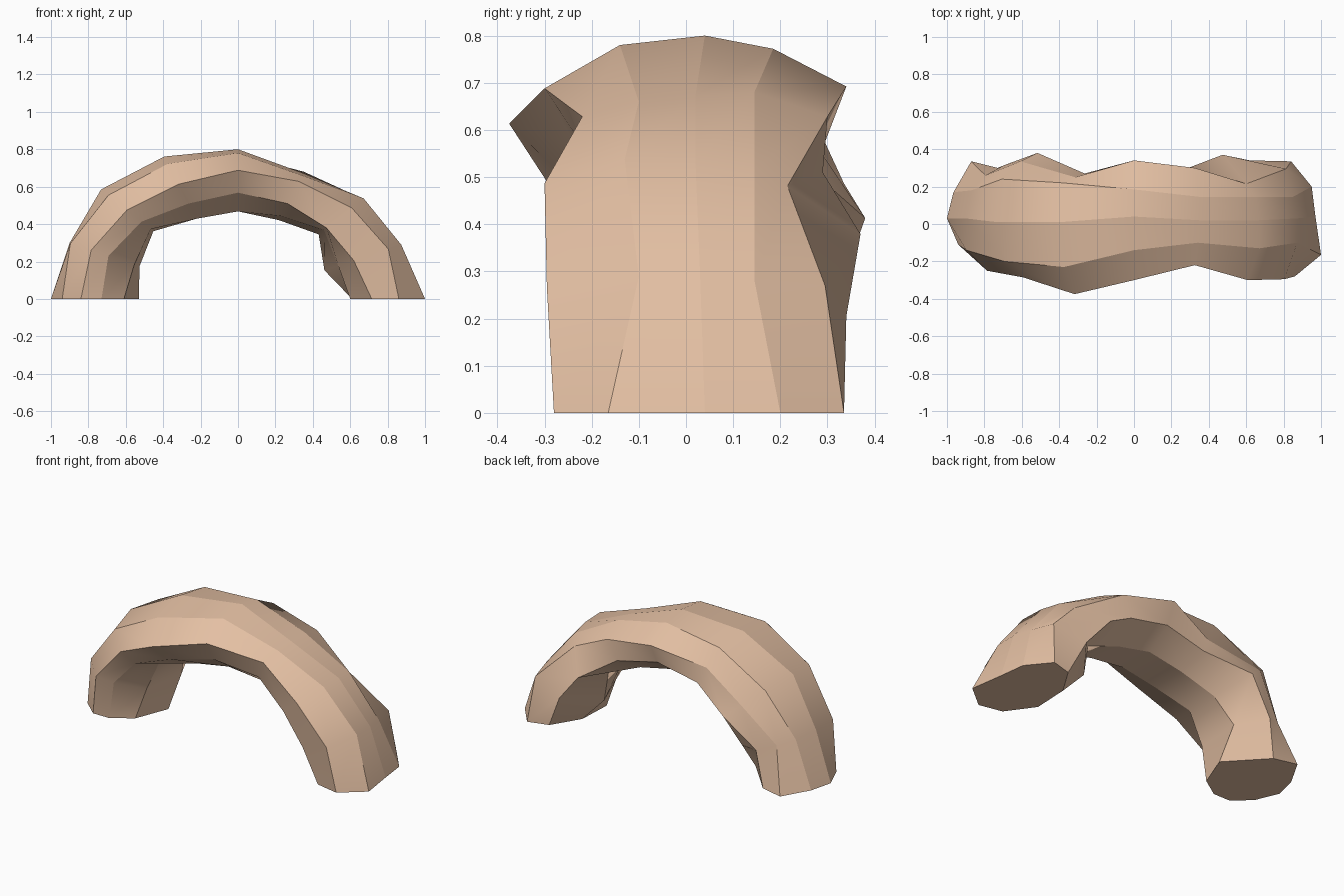
import bpy, bmesh
from math import sin, cos, pi

# Nine lengthwise ridges run over the arch, each crossing nine stations.
# reach: distance from the centre along the half-ellipse; depth: y position.
crest = [1.0, .975, 1.035, 1.03, 1.0, .91, .945, .945, .97]
flank = [.73, .75, .73, .69, .71, .69, .67, .67, .715]

ridges = [
    # crown
    (crest, [.03, .03, .01, .01, .04, .02, .02, .03, .04]),
    # front shoulder, front bulge, front flank
    ([.94, .97, .98, .978, .975, .893, .95, .945, 1.0],
     [-.11, -.14, -.2, -.23, -.14, -.1, -.13, -.1, -.165]),
    ([.84, .85, .84, .83, .86, .85, .86, .87, .86],
     [-.2, -.25, -.285, -.375, -.3, -.22, -.3, -.295, -.28]),
    (flank, [-.2, -.21, -.26, -.27, -.235, -.18, -.24, -.26, -.25]),
    # front and back edges of the underside
    ([.61, .6, .66, .58, .585, .6, .65, .58, .6],
     [-.12] + [-.09] * 8),
    ([.53, .57, .64, .58, .585, .57, .61, .5, .61],
     [.085, .21] + [.13] * 7),
    # back flank, back bulge, back shoulder
    (flank, [.3, .315, .38, .27, .28, .29, .37, .34, .3]),
    ([.87, .86, .86, .82, .865, .85, .85, .88, .84],
     [.335, .26, .335, .25, .34, .3, .215, .295, .335]),
    ([s * .965 for s in crest[:5]] + [.92, .92, .92, .95],
     [.17, .18, .24, .22, .185, .145, .145, .145, .2]),
]

# Rock arch: sweep the nine-sided ring from the left foot to the right foot
bm = bmesh.new()
rings = []
for k in range(9):
    a = pi * k / 8
    rings.append([bm.verts.new((-s[k] * cos(a), y[k], .8 * s[k] * sin(a)))
                  for s, y in ridges])
for r0, r1 in zip(rings, rings[1:]):
    for i in range(9):
        j = (i + 1) % 9
        bm.faces.new((r0[i], r0[j], r1[j], r1[i]))
        # Ridges stay hard; the stone is smooth along its length
        for e in (bm.edges.get((r0[i], r1[i])), bm.edges.get((r0[j], r1[j]))):
            if e:
                e.smooth = False
for face in bm.faces:
    face.smooth = True

# Flat feet with hard rims
for ring in (rings[0], rings[-1]):
    for e in bm.faces.new(ring).edges:
        e.smooth = False
bmesh.ops.recalc_face_normals(bm, faces=bm.faces)

mesh = bpy.data.meshes.new("rock_arch")
bm.to_mesh(mesh)
bm.free()
arch = bpy.data.objects.new("rock_arch", mesh)
bpy.context.collection.objects.link(arch)

# Sandstone colour
stone = bpy.data.materials.new("sandstone")
stone.diffuse_color = (.78, .53, .37, 1)
mesh.materials.append(stone)
